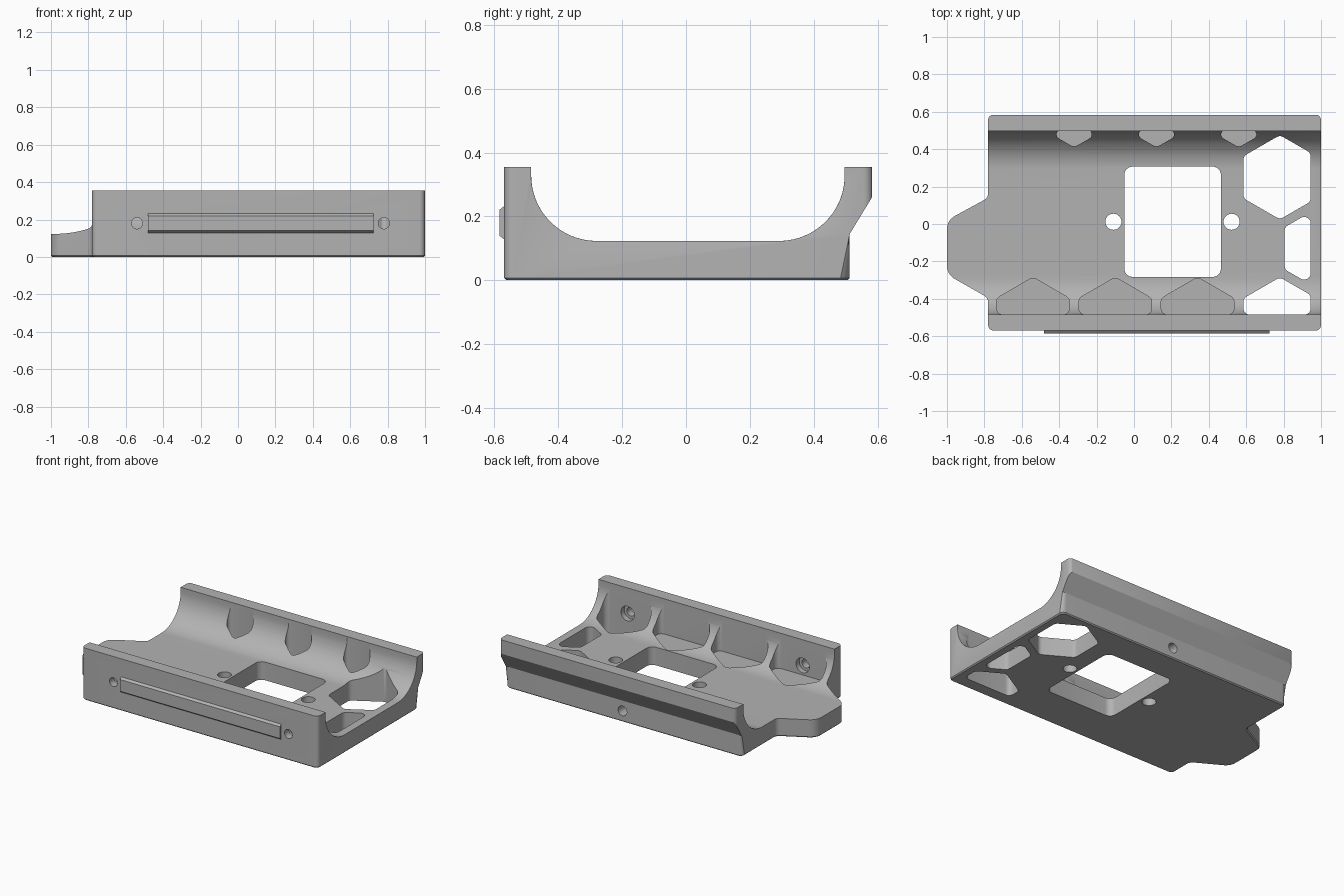
import bpy, bmesh, math
from mathutils import Vector

cube = bpy.data.objects.get("Cube")
if cube:
    bpy.data.objects.remove(cube, do_unlink=True)

grey = bpy.data.materials.new("plain_grey")
grey.use_nodes = True
grey.diffuse_color = (0.45, 0.45, 0.45, 1)
grey.node_tree.nodes["Principled BSDF"].inputs["Base Color"].default_value = (0.45, 0.45, 0.45, 1)


def prism(name, pts, axis, a, b):
    """Extrude a 2D outline along one axis from a to b."""
    place = {"X": lambda u, v, t: (t, u, v),
             "Y": lambda u, v, t: (u, t, v),
             "Z": lambda u, v, t: (u, v, t)}[axis]
    bm = bmesh.new()
    lo = [bm.verts.new(place(*p, a)) for p in pts]
    hi = [bm.verts.new(place(*p, b)) for p in pts]
    bm.faces.new(lo)
    bm.faces.new(hi)
    for i in range(len(pts)):
        j = (i + 1) % len(pts)
        bm.faces.new((lo[i], lo[j], hi[j], hi[i]))
    bmesh.ops.recalc_face_normals(bm, faces=bm.faces)
    mesh = bpy.data.meshes.new(name)
    bm.to_mesh(mesh)
    bm.free()
    mesh.materials.append(grey)
    ob = bpy.data.objects.new(name, mesh)
    bpy.context.collection.objects.link(ob)
    return ob


def rounded(corners, steps=6):
    """Fillet a polygon given as (x, y, radius)."""
    out = []
    n = len(corners)
    for i, (x, y, r) in enumerate(corners):
        if r == 0:
            out.append((x, y))
            continue
        p = Vector((x, y))
        sides = []
        room = []
        for other in (corners[i - 1], corners[(i + 1) % n]):
            d = Vector(other[:2]) - p
            room.append(d.length * (0.49 if other[2] else 0.95))
            sides.append(d.normalized())
        half = sides[0].angle(sides[1]) / 2
        cut = min(r / math.tan(half), *room)
        r = cut * math.tan(half)
        c = p + (sides[0] + sides[1]).normalized() * (r / math.sin(half))
        s, e = p + sides[0] * cut - c, p + sides[1] * cut - c
        sweep = math.pi - 2 * half
        turn = sweep if s.x * e.y - s.y * e.x > 0 else -sweep
        start = math.atan2(s.y, s.x)
        for k in range(steps + 1):
            a = start + turn * k / steps
            out.append((c.x + r * math.cos(a), c.y + r * math.sin(a)))
    return out


def clip(pts, axis, limit, keep):
    """Keep the part of a polygon on one side of an axis-aligned line."""
    out = []
    for i, p in enumerate(pts):
        q = pts[(i + 1) % len(pts)]
        dp, dq = (p[axis] - limit) * keep, (q[axis] - limit) * keep
        if dp >= 0:
            out.append(p)
        if dp * dq < 0:
            t = dp / (dp - dq)
            out.append((p[0] + (q[0] - p[0]) * t, p[1] + (q[1] - p[1]) * t))
    return out


def circle(x, y, r, n=32):
    return [(x + r * math.cos(k * math.tau / n), y + r * math.sin(k * math.tau / n)) for k in range(n)]


def combine(ob, tool, operation="DIFFERENCE"):
    mod = ob.modifiers.new("cut", "BOOLEAN")
    mod.operation, mod.object, mod.solver = operation, tool, "EXACT"
    bpy.context.view_layer.objects.active = ob
    bpy.ops.object.modifier_apply(modifier=mod.name)
    bpy.data.objects.remove(tool, do_unlink=True)


FRONT, BACK = -0.485, 0.497   # inner faces of the two side walls
TOP, FLOOR = 0.355, 0.123

# Cradle body: side profile trimmed by the plan outline with its end tongue
profile = rounded([(-0.57, 0, 0), (0.513, 0, 0), (0.513, 0.145, 0), (0.583, 0.26, 0),
                   (0.583, TOP, 0), (BACK, TOP, 0), (BACK, FLOOR, 0.205),
                   (FRONT, FLOOR, 0.205), (FRONT, TOP, 0), (-0.57, TOP, 0)], 20)
body = prism("cradle_body", profile, "X", -1.1, 1.1)
outline = rounded([(1, -0.57, 0.03), (1, 0.585, 0.03), (-0.78, 0.585, 0.03),
                   (-0.78, 0.14, 0.04), (-1, 0.02, 0.08), (-1, -0.27, 0.08),
                   (-0.78, -0.395, 0.04), (-0.78, -0.57, 0.03)])
combine(body, prism("outline_tool", outline, "Z", -0.1, 0.5), "INTERSECT")

# Round the lower back corners, ease the floor rim and chamfer the base
bm = bmesh.new()
bm.from_mesh(body.data)
corner = [e for e in bm.edges
          if all(abs(v.co.y - 0.513) < 0.002 and (v.co.x > 0.99 or abs(v.co.x + 0.78) < 0.01) for v in e.verts)
          and abs(e.verts[0].co.z - e.verts[1].co.z) > 0.1]
bmesh.ops.bevel(bm, geom=corner, offset=0.03, segments=5, profile=0.5, affect="EDGES")
rim = [e for e in bm.edges if len(e.link_faces) == 2
       and all(0.1 < v.co.z < 0.34 and FRONT - 0.005 < v.co.y < BACK + 0.005 for v in e.verts)
       and all(v.co.x > 0.99 for v in e.verts)]
bmesh.ops.bevel(bm, geom=rim, offset=0.012, segments=3, profile=0.5, affect="EDGES", clamp_overlap=True)
base = [e for e in bm.edges if all(abs(v.co.z) < 1e-4 for v in e.verts)]
bmesh.ops.bevel(bm, geom=base, offset=0.007, segments=1, affect="EDGES", clamp_overlap=True)
bm.to_mesh(body.data)
bm.free()


def hex_cut(x, y, depth):
    """Honeycomb opening kept between the walls."""
    pts = [(x + 0.225 * math.sin(k * math.pi / 3), y + 0.225 * math.cos(k * math.pi / 3)) for k in range(6)]
    for axis, limit, keep in ((0, 0.945, -1), (1, FRONT, 1), (1, BACK + 0.006, -1)):
        pts = clip(pts, axis, limit, keep)
    combine(body, prism("hex_tool", rounded([(*p, 0.035) for p in pts]), "Z", depth, 0.345))


# Through openings at the end, shallow pockets along both walls
for x, y in ((0.78, 0.25), (1.0, -0.13), (0.78, -0.51)):
    hex_cut(x, y, -0.1)
for k in range(3):
    hex_cut(-0.54 + 0.44 * k, -0.51, 0.115)
    hex_cut(-0.32 + 0.44 * k, 0.635, 0.115)

# Central window with a bolt hole at each side
window = rounded([(-0.052, -0.283, 0.045), (0.465, -0.283, 0.045),
                  (0.465, 0.307, 0.045), (-0.052, 0.307, 0.045)])
combine(body, prism("window_tool", window, "Z", -0.1, 0.5))
for x in (-0.11, 0.522):
    combine(body, prism("bolt_tool", circle(x, 0.012, 0.043), "Z", -0.1, 0.5))

# Counterbored screw holes in the front wall, one blind hole in the back
for x in (-0.54, 0.78):
    combine(body, prism("screw_tool", circle(x, 0.18, 0.03), "Y", -0.7, -0.45))
    combine(body, prism("bore_tool", circle(x, 0.18, 0.05), "Y", -0.52, -0.45))
combine(body, prism("back_hole_tool", circle(0.12, 0.075, 0.033), "Y", 0.38, 0.7))

# Raised rail on the front
rail = prism("front_rail", [(-0.56, 0.12), (-0.585, 0.14), (-0.585, 0.22), (-0.56, 0.24)],
             "X", -0.482, 0.725)

for ob in (body, rail):
    bpy.ops.object.select_all(action="DESELECT")
    ob.select_set(True)
    bpy.context.view_layer.objects.active = ob
    bpy.ops.object.shade_smooth_by_angle(angle=math.radians(30))
